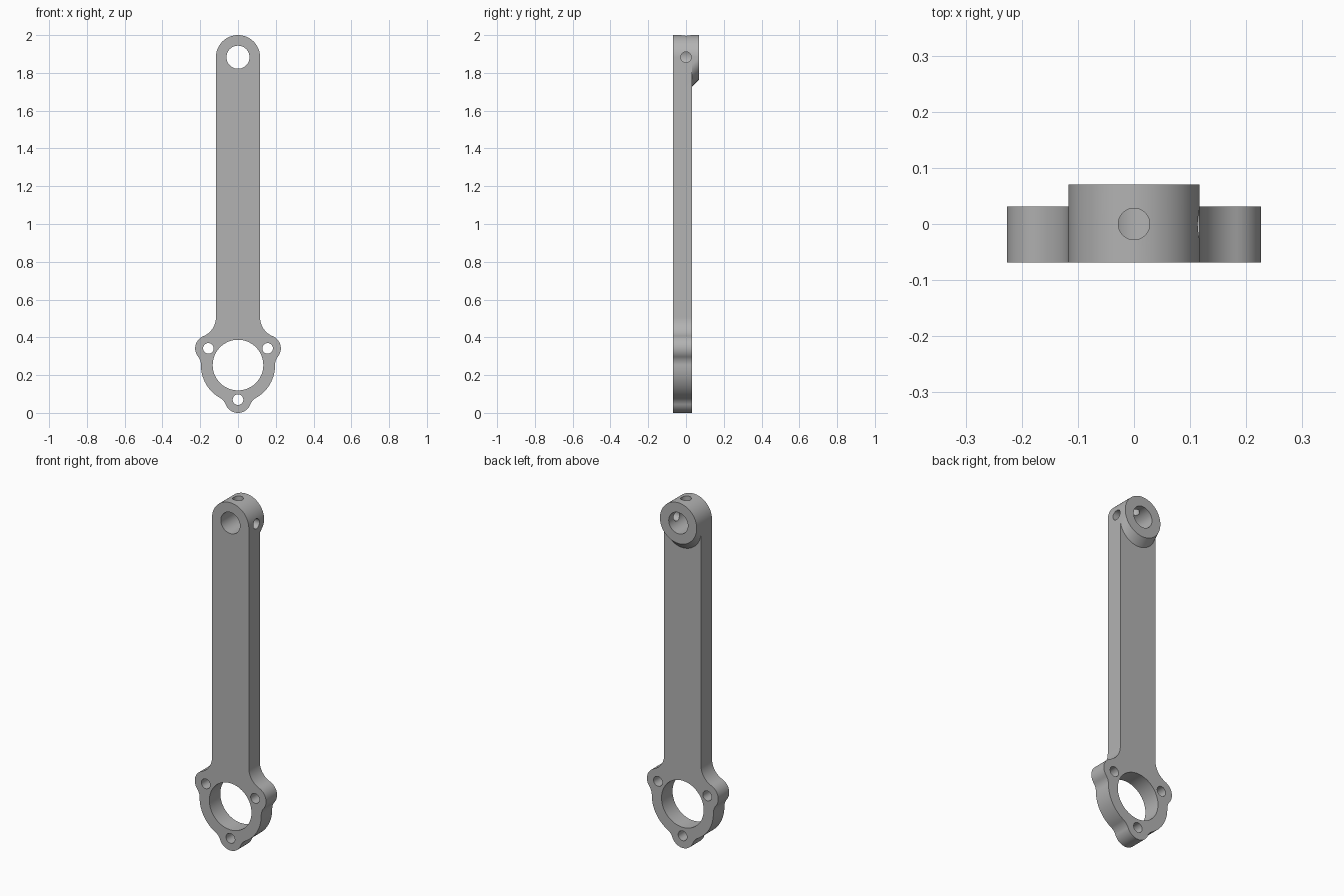
import bpy, bmesh, math
from mathutils import Vector, Matrix

old = bpy.data.objects.get("Cube")
if old:
    bpy.data.objects.remove(old)

FRONT, BACK, BOSS_BACK = -0.069, 0.031, 0.07
ARM, PIN_Z, RING_Z = 0.117, 1.883, 0.251
RING_R, LUG_R, LUG_D, BLEND = 0.196, 0.07, 0.181, 0.07

metal = bpy.data.materials.new("grey metal")
metal.use_nodes = True
metal.diffuse_color = (0.45, 0.45, 0.45, 1)
metal.node_tree.nodes["Principled BSDF"].inputs["Base Color"].default_value = (0.45, 0.45, 0.45, 1)


def make(name, bm):
    bmesh.ops.recalc_face_normals(bm, faces=bm.faces)
    mesh = bpy.data.meshes.new(name)
    bm.to_mesh(mesh)
    bm.free()
    mesh.materials.append(metal)
    obj = bpy.data.objects.new(name, mesh)
    bpy.context.collection.objects.link(obj)
    return obj


def prism(name, outline, y0, y1):
    bm = bmesh.new()
    face = bm.faces.new([bm.verts.new((x, y0, z)) for x, z in outline])
    side = bmesh.ops.extrude_face_region(bm, geom=[face])["geom"]
    moved = [v for v in side if isinstance(v, bmesh.types.BMVert)]
    bmesh.ops.translate(bm, verts=moved, vec=(0, y1 - y0, 0))
    return make(name, bm)


def polar(centre, radius, degrees):
    a = math.radians(degrees)
    return centre + radius * Vector((math.cos(a), math.sin(a)))


def arc(centre, start, end, turn, steps=16):
    """Points from start to end around centre; turn is 1 or -1."""
    a = math.atan2(*(start - centre).yx)
    sweep = (turn * (math.atan2(*(end - centre).yx) - a)) % math.tau * turn
    r = (start - centre).length
    return [polar(centre, r, math.degrees(a + sweep * i / steps)) for i in range(steps + 1)]


# Outline of the arm and flange: tangent arcs up the left half, then mirrored
ring, pin = Vector((0, RING_Z)), Vector((0, PIN_Z))
lugs = [polar(ring, LUG_D, a) for a in (-90, 30, 150)]
reach = RING_R + BLEND
spread = math.degrees(math.acos((reach**2 + LUG_D**2 - (LUG_R + BLEND)**2) / (2 * reach * LUG_D)))
dx, dz = ARM - lugs[1].x, 0.505 - lugs[1].y
neck_r = (dx**2 + dz**2 - LUG_R**2) / (2 * (LUG_R - dx))
neck = Vector((ARM + neck_r, 0.505))
chain = [(lugs[0], LUG_R, 1), (polar(ring, reach, spread - 90), BLEND, -1), (ring, RING_R, 1),
         (polar(ring, reach, 30 - spread), BLEND, -1), (lugs[1], LUG_R, 1), (neck, neck_r, -1)]
joints = [polar(lugs[0], LUG_R, -90)]
for (c, r, t), (d, s, u) in zip(chain, chain[1:]):
    joints.append(c + (d - c).normalized() * r)
joints.append(Vector((ARM, neck.y)))
half = [joints[0]]
for (c, r, turn), a, b in zip(chain, joints, joints[1:]):
    half += arc(c, a, b, turn)[1:]
half += [polar(pin, ARM, i * 90 / 24) for i in range(25)]
outline = half + [Vector((-p.x, p.y)) for p in reversed(half[1:-1])]
body = prism("connecting_arm", outline, FRONT, BACK)

# Rear boss: round on top, its lower half sloping forward and down
boss = prism("rear_boss", [polar(pin, ARM, i * 360 / 96) for i in range(96)], 0, BOSS_BACK)
bm = bmesh.new()
bm.from_mesh(boss.data)
low = [v for v in bm.verts if v.co.z < PIN_Z + 0.0001 and v.co.y < 0.01]
bmesh.ops.translate(bm, verts=low, vec=(0, 0, -BOSS_BACK))
bmesh.ops.triangulate(bm, faces=[f for f in bm.faces if len(f.verts) == 4])
bm.to_mesh(boss.data)
bm.free()


def combine(tool, operation):
    mod = body.modifiers.new(tool.name, "BOOLEAN")
    mod.object, mod.operation, mod.solver = tool, operation, "EXACT"
    bpy.context.view_layer.objects.active = body
    bpy.ops.object.modifier_apply(modifier=mod.name)
    bpy.data.objects.remove(tool)


def drill(centre, radius, axis, length):
    bm = bmesh.new()
    turn = Vector(axis).to_track_quat("Z", "Y").to_matrix().to_4x4()
    bmesh.ops.create_cone(bm, cap_ends=True, segments=64, radius1=radius, radius2=radius,
                          depth=length, matrix=Matrix.Translation(centre) @ turn)
    combine(make("drill", bm), "DIFFERENCE")


combine(boss, "UNION")

# Pin bore, ring bore and lug holes run front to back
drill((0, 0, PIN_Z), 0.061, (0, 1, 0), 1)
drill((0, 0, RING_Z + 0.002), 0.134, (0, 1, 0), 1)
for lug in lugs:
    drill((lug.x, 0, lug.y), 0.028, (0, 1, 0), 1)

# Small oil holes into the pin bore from the left side and the top
drill((0.1, 0, PIN_Z), 0.028, (1, 0, 0), 0.2)
drill((0, 0, PIN_Z + 0.1), 0.028, (0, 0, 1), 0.2)

bpy.ops.object.select_all(action="DESELECT")
body.select_set(True)
bpy.context.view_layer.objects.active = body
bpy.ops.object.shade_smooth_by_angle(angle=math.radians(30))
